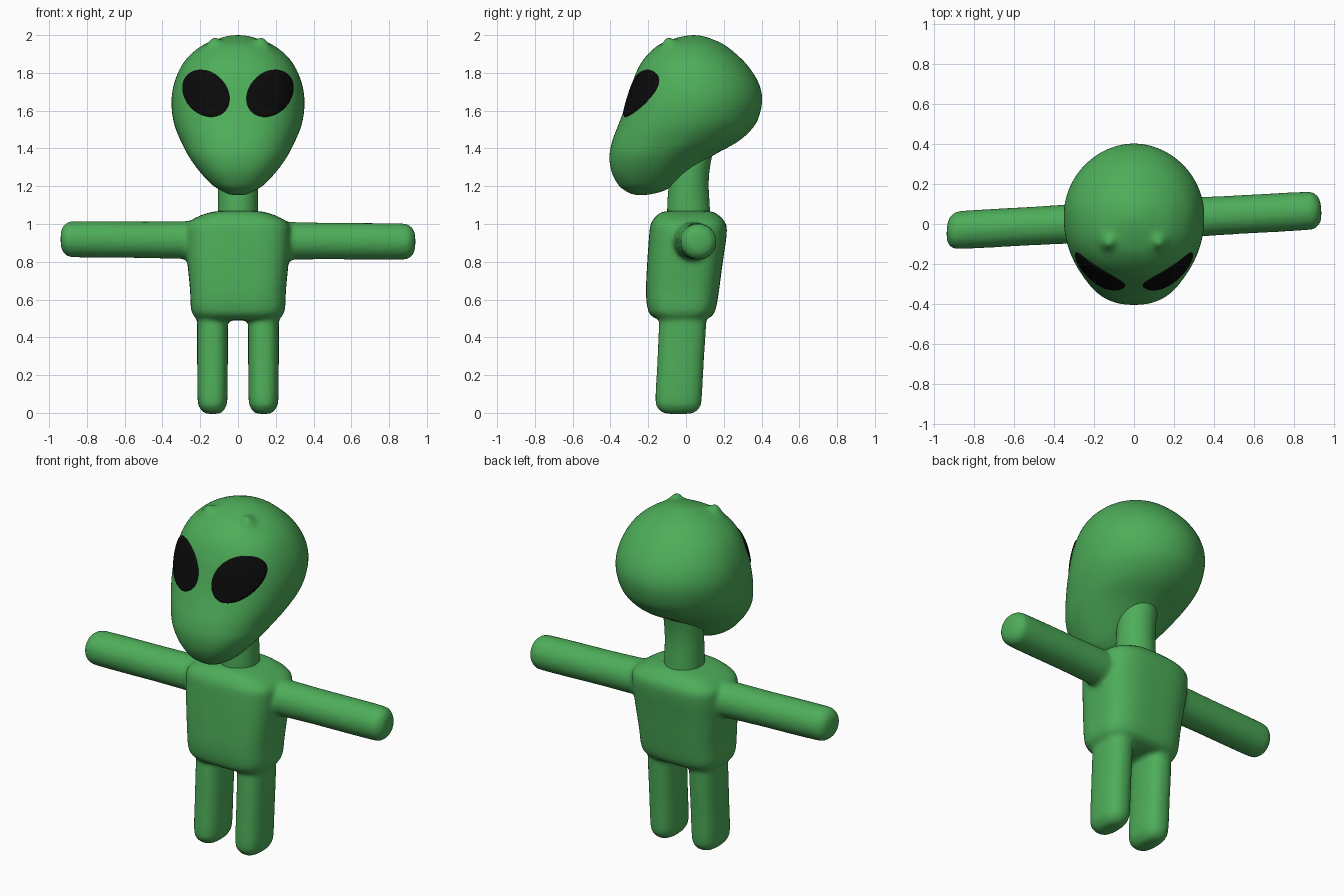
import bpy, bmesh, math
from mathutils import Vector, Matrix

if "Cube" in bpy.data.objects:
    bpy.data.objects.remove(bpy.data.objects["Cube"])


def material(name, rgb):
    m = bpy.data.materials.new(name)
    m.diffuse_color = (*rgb, 1)
    m.use_nodes = True
    m.node_tree.nodes["Principled BSDF"].inputs["Base Color"].default_value = m.diffuse_color
    return m


GREEN = material("green_skin", (0.075, 0.42, 0.10))
BLACK = material("black_eye", (0.003, 0.003, 0.003))


def spline(rows, steps):
    """Smooth interpolation through profile rows."""
    p = [Vector(r) for r in rows]
    out = []
    for i in range(len(p) - 1):
        a, b, c, d = p[max(i - 1, 0)], p[i], p[i + 1], p[min(i + 2, len(p) - 1)]
        for k in range(steps):
            t = k / steps
            out.append(0.5 * (2 * b + (c - a) * t + (2 * a - 5 * b + 4 * c - d) * t * t
                              + (3 * b - a - 3 * c + d) * t ** 3))
    return out + [p[-1]]


def loft(bm, rows, front=2.0, back=2.0, seg=64, steps=5, matrix=Matrix()):
    """Skin superelliptic slices; each row is (z, y_front, y_back, half_width)."""
    rings = []
    for z, yf, yb, w in spline(rows, steps):
        ring = []
        for i in range(seg):
            c, s = math.cos(math.tau * i / seg), math.sin(math.tau * i / seg)
            e = 2 / (front if s < 0 else back)
            x = math.copysign(abs(c) ** e, c) * w
            y = (yf + yb) / 2 + math.copysign(abs(s) ** e, s) * (yb - yf) / 2
            ring.append(bm.verts.new(matrix @ Vector((x, y, z))))
        rings.append(ring)
    for a, b in zip(rings, rings[1:]):
        for i in range(seg):
            j = (i + 1) % seg
            bm.faces.new((a[i], a[j], b[j], b[i]))


def finish(bm, name, mat):
    bmesh.ops.remove_doubles(bm, verts=bm.verts, dist=1e-5)
    bmesh.ops.recalc_face_normals(bm, faces=bm.faces)
    for f in bm.faces:
        f.smooth = True
    me = bpy.data.meshes.new(name)
    bm.to_mesh(me)
    bm.free()
    me.materials.append(mat)
    ob = bpy.data.objects.new(name, me)
    bpy.context.collection.objects.link(ob)
    return ob


# Head: big cranium tapering forward and down to the chin
HEAD = [(1.153, -.24, -.24, 0), (1.157, -.28, -.19, .045), (1.175, -.32, -.12, .085),
        (1.21, -.36, -.06, .14), (1.28, -.395, .03, .205), (1.36, -.405, .14, .262),
        (1.44, -.39, .28, .303), (1.52, -.36, .362, .335), (1.6, -.33, .395, .35),
        (1.68, -.305, .402, .35), (1.76, -.28, .378, .333), (1.84, -.245, .325, .297),
        (1.9, -.2, .265, .248), (1.95, -.14, .2, .18), (1.982, -.06, .13, .1),
        (1.996, 0, .08, .047), (2, .04, .04, 0)]
bm = bmesh.new()
loft(bm, HEAD, front=2.3, back=1.95, seg=128, steps=7)
bmesh.ops.remove_doubles(bm, verts=bm.verts, dist=1e-5)
bmesh.ops.recalc_face_normals(bm, faces=bm.faces)
bm.normal_update()
# Two small bumps on the forehead
for v in bm.verts:
    d = math.hypot(abs(v.co.x) - .13, v.co.y + .09)
    if v.co.z > 1.8:
        v.co += Vector((0, -.3, 1)) * .03 * math.exp(-(d / .035) ** 2)
head = finish(bm, "head", GREEN)
bpy.context.view_layer.update()

# Eyes: tilted oval patches wrapped on the face
for side, label in ((-1, "right"), (1, "left")):
    bm = bmesh.new()
    rings, seg, n = [], 64, 14
    for k in range(n + 1):
        r = max(k / n, .01)
        ring = []
        for i in range(seg):
            a = math.tau * i / seg
            u, v = .143 * r * math.cos(a), .113 * r * math.sin(a)
            x = .17 + (u - v) * math.sqrt(.5)
            z = 1.692 + (u + v) * math.sqrt(.5)
            _, loc, nor, _ = head.ray_cast(Vector((x * side, -2, z)), Vector((0, 1, 0)))
            lift = .008 * math.sqrt(max(1 - r * r, 0)) + (.003 if k < n else -.004)
            ring.append(bm.verts.new(loc + nor * lift))
        rings.append(ring)
    bm.faces.new(rings[0])
    for a, b in zip(rings, rings[1:]):
        for i in range(seg):
            j = (i + 1) % seg
            bm.faces.new((a[i], a[j], b[j], b[i]))
    eye = finish(bm, label + "_eye", BLACK)
    if sum(p.normal.y for p in eye.data.polygons) > 0:
        eye.data.flip_normals()

# Neck
bm = bmesh.new()
loft(bm, [(1.03, -.10, .13, .108), (1.12, -.098, .124, .106), (1.22, -.09, .12, .105),
          (1.32, -.08, .13, .105), (1.45, -.05, .16, .1)])
finish(bm, "neck", GREEN)

# Body: torso, arms and legs fused with soft joints
bm = bmesh.new()
loft(bm, [(.49, 0, 0, 0), (.492, -.13, .09, .19), (.515, -.185, .14, .235),
          (.56, -.205, .16, .25), (.65, -.212, .175, .254), (.8, -.205, .195, .268),
          (.94, -.195, .215, .278), (1.0, -.187, .212, .27), (1.04, -.16, .18, .21),
          (1.065, -.12, .14, .13), (1.075, 0, .02, 0)], front=3.2, back=3.2)
for side in (-1, 1):
    # Arm
    direction = Vector((side, side * .055, -.007 * side))
    rot = Matrix((Vector((0, 0, 1)), Vector((-side * .055, 1, 0)), direction)).transposed().to_4x4()
    place = Matrix.Translation((0, .018, .913)) @ rot
    loft(bm, [(.1, 0, 0, 0), (.1, -.05, .05, .05), (.12, -.097, .097, .097),
              (.5, -.097, .097, .097), (.86, -.096, .096, .096), (.905, -.086, .086, .086),
              (.932, -.06, .06, .06), (.94, 0, 0, 0)], matrix=place)
    # Leg
    loft(bm, [(-.006, -.04, -.04, 0), (-.002, -.115, .035, .04), (.025, -.15, .07, .067),
              (.07, -.162, .083, .079), (.25, -.153, .093, .081), (.5, -.14, .107, .081),
              (.6, -.12, .09, .075), (.6, 0, 0, 0)], front=2.5, back=2.5,
         matrix=Matrix.Translation((side * .135, 0, 0)))
body = finish(bm, "body", GREEN)
fuse = body.modifiers.new("fuse", 'REMESH')
fuse.mode = 'VOXEL'
fuse.voxel_size = .013
fuse.use_smooth_shade = True
soft = body.modifiers.new("soften", 'SMOOTH')
soft.factor = .5
soft.iterations = 9
